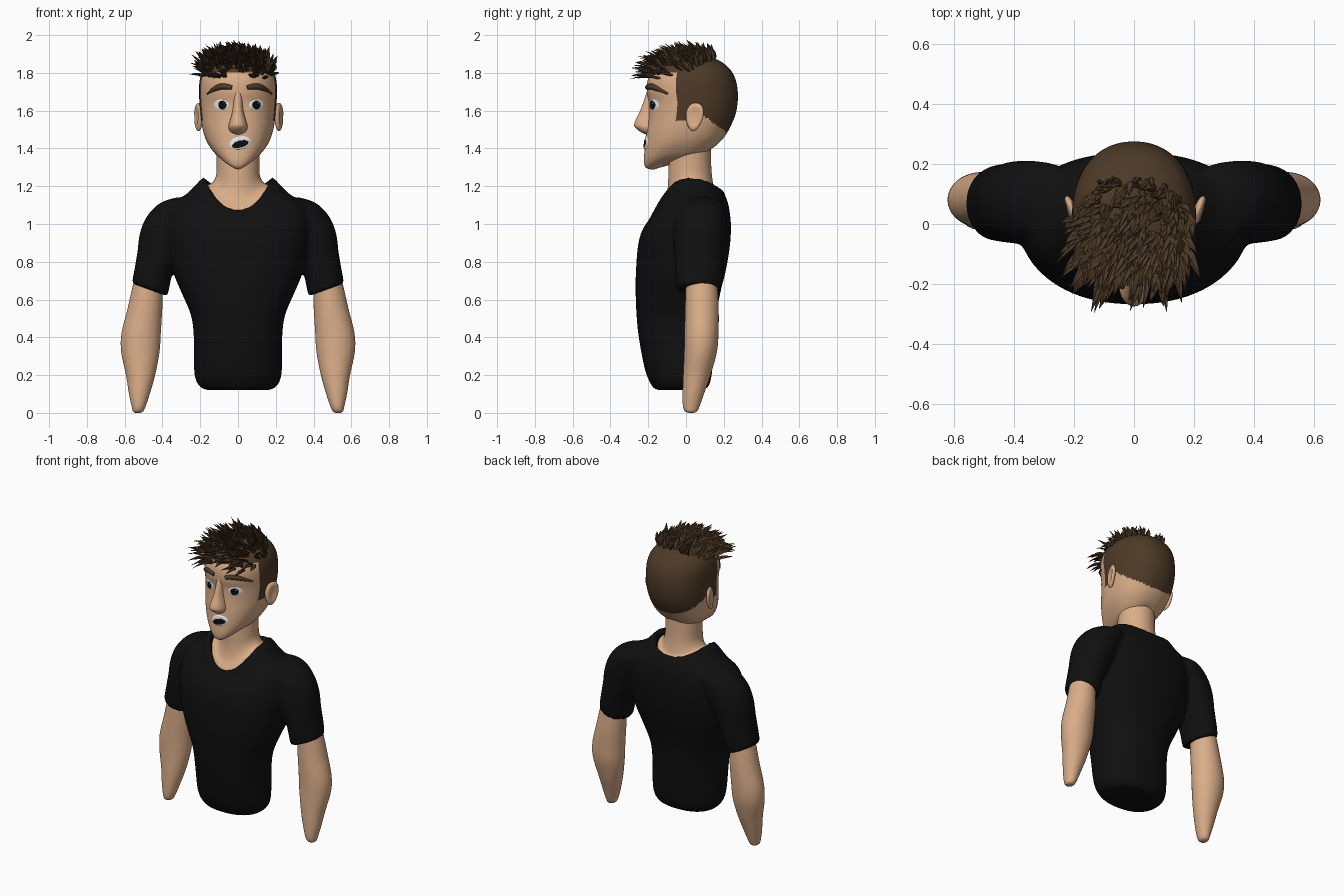
import bpy, bmesh, math, random
from mathutils import Vector
from mathutils.bvhtree import BVHTree

if "Cube" in bpy.data.objects:
    bpy.data.objects.remove(bpy.data.objects["Cube"])

random.seed(7)


def material(name, rgb):
    m = bpy.data.materials.new(name)
    m.diffuse_color = (*rgb, 1)
    m.use_nodes = True
    m.node_tree.nodes["Principled BSDF"].inputs["Base Color"].default_value = m.diffuse_color
    return m


SKIN = material("skin", (0.70, 0.42, 0.25))
HAIR = material("brown hair", (0.075, 0.042, 0.02))
SHIRT = material("black cloth", (0.005, 0.005, 0.005))
WHITE = material("white", (0.8, 0.8, 0.8))
DARK = material("dark", (0.004, 0.004, 0.004))


def ring(z, w, yf, yb, cx=0, tilt=0):
    """Flat ring: height, half width, front y, back y, centre x, sideways tilt."""
    return (z, z, z, w, yf, yb, cx, tilt)


def saddle(zf, zs, zb, w, yf, yb):
    """Ring with separate heights at front, sides and back."""
    return (zf, zs, zb, w, yf, yb, 0, 0)


def loft(rings, n=48, k=4, p=2.0, side=1):
    """Smooth skin through the rings, closed at both ends."""
    rows = []
    for i in range(len(rings) - 1):
        a, b, c, d = (rings[max(0, min(len(rings) - 1, i + j))] for j in (-1, 0, 1, 2))
        for s in range(k):
            t = s / k
            rows.append([0.5 * (2 * q + (r - o) * t + (2 * o - 5 * q + 4 * r - u) * t * t
                         + (3 * q - o - 3 * r + u) * t ** 3) for o, q, r, u in zip(a, b, c, d)])
    rows.append(rings[-1])
    verts, faces = [], []
    for zf, zs, zb, w, yf, yb, cx, tilt in rows:
        for j in range(n):
            a = 2 * math.pi * j / n
            c, s = math.cos(a), math.sin(a)
            x = math.copysign(abs(c) ** (2 / p), c)
            y = math.copysign(abs(s) ** (2 / p), s)
            z = zs + ((zb if s > 0 else zf) - zs) * s * s + tilt * x
            verts.append(Vector((side * (cx + w * x), (yf + yb) / 2 + y * (yb - yf) / 2, z)))
    for i in range(len(rows) - 1):
        for j in range(n):
            q = (j + 1) % n
            faces.append((i * n + j, i * n + q, i * n + n + q, i * n + n + j))
    faces.append(tuple(range(n))[::-1])
    faces.append(tuple(range(len(verts) - n, len(verts))))
    return verts, faces


def build(name, parts, mats, smooth=True):
    """One object from a list of (verts, faces)."""
    verts, faces = [], []
    for v, f in parts:
        o = len(verts)
        verts += v
        faces += [tuple(i + o for i in q) for q in f]
    me = bpy.data.meshes.new(name)
    me.from_pydata(verts, [], faces)
    bm = bmesh.new()
    bm.from_mesh(me)
    bmesh.ops.recalc_face_normals(bm, faces=bm.faces)
    bm.to_mesh(me)
    bm.free()
    for m in mats:
        me.materials.append(m)
    for f in me.polygons:
        f.use_smooth = smooth
    ob = bpy.data.objects.new(name, me)
    bpy.context.collection.objects.link(ob)
    return ob


# Shirt: torso and two sleeves fused by a remesh
torso = loft([
    ring(0.12, 0.15, -0.14, 0.07), ring(0.13, 0.19, -0.17, 0.11), ring(0.17, 0.222, -0.195, 0.13),
    ring(0.24, 0.233, -0.22, 0.14), ring(0.40, 0.234, -0.25, 0.15), ring(0.52, 0.25, -0.262, 0.16),
    ring(0.65, 0.305, -0.267, 0.185), ring(0.75, 0.345, -0.265, 0.21), ring(0.88, 0.37, -0.255, 0.232),
    saddle(0.96, 0.99, 1.0, 0.38, -0.235, 0.238), saddle(1.01, 1.10, 1.10, 0.35, -0.205, 0.225),
    saddle(1.045, 1.165, 1.15, 0.265, -0.183, 0.208), saddle(1.075, 1.24, 1.18, 0.192, -0.168, 0.195),
    saddle(1.075, 1.24, 1.18, 0.172, -0.148, 0.175), saddle(1.05, 1.18, 1.13, 0.158, -0.13, 0.16),
    saddle(1.02, 1.13, 1.09, 0.08, -0.06, 0.08)], n=64, p=2.3)
SLEEVE = [
    ring(0.652, 0.09, -0.048, 0.183, 0.468, 0.033), ring(0.665, 0.096, -0.053, 0.188, 0.465, 0.03),
    ring(0.75, 0.103, -0.058, 0.197, 0.447), ring(0.85, 0.118, -0.062, 0.203, 0.415),
    ring(0.95, 0.138, -0.065, 0.21, 0.382), ring(1.04, 0.145, -0.06, 0.21, 0.338),
    ring(1.11, 0.125, -0.03, 0.195, 0.29), ring(1.14, 0.05, 0.03, 0.13, 0.28)]
shirt = build("shirt", [torso, loft(SLEEVE), loft(SLEEVE, side=-1)], [SHIRT])
rm = shirt.modifiers.new("fuse", "REMESH")
rm.mode = "VOXEL"
rm.voxel_size = 0.012
rm.use_smooth_shade = True
sm = shirt.modifiers.new("soften", "SMOOTH")
sm.factor = 0.5
sm.iterations = 6

# Arms
ARM = [
    ring(0.0, 0.012, 0.015, 0.04, 0.53), ring(0.008, 0.027, -0.005, 0.058, 0.529),
    ring(0.035, 0.037, -0.016, 0.072, 0.526), ring(0.10, 0.055, -0.018, 0.095, 0.522),
    ring(0.20, 0.077, -0.015, 0.13, 0.516), ring(0.32, 0.101, -0.01, 0.163, 0.517),
    ring(0.42, 0.104, -0.008, 0.172, 0.513), ring(0.55, 0.092, -0.005, 0.173, 0.493),
    ring(0.66, 0.082, -0.002, 0.167, 0.478), ring(0.80, 0.075, 0.0, 0.16, 0.45)]
for side, name in ((1, "left_arm"), (-1, "right_arm")):
    build(name, [loft(ARM, side=side)], [SKIN])

# Neck, flaring out to the collar
build("neck", [loft([
    saddle(1.045, 1.18, 1.13, 0.172, -0.152, 0.175), saddle(1.075, 1.205, 1.16, 0.165, -0.145, 0.168),
    saddle(1.12, 1.218, 1.18, 0.137, -0.115, 0.152), saddle(1.19, 1.25, 1.23, 0.118, -0.097, 0.141),
    ring(1.30, 0.113, -0.092, 0.134), ring(1.44, 0.115, -0.085, 0.13)])], [SKIN])

# Head, with the hair area picked by a hairline rule
head_mesh = loft([
    saddle(1.289, 1.33, 1.38, 0.03, -0.165, 0.07), saddle(1.291, 1.335, 1.39, 0.06, -0.197, 0.11),
    saddle(1.305, 1.35, 1.405, 0.095, -0.217, 0.145), saddle(1.34, 1.385, 1.435, 0.132, -0.223, 0.18),
    saddle(1.40, 1.44, 1.475, 0.167, -0.218, 0.213), saddle(1.48, 1.505, 1.53, 0.188, -0.21, 0.242),
    saddle(1.56, 1.57, 1.58, 0.198, -0.2, 0.262), ring(1.64, 0.204, -0.197, 0.273),
    ring(1.70, 0.206, -0.207, 0.274), ring(1.76, 0.203, -0.203, 0.264), ring(1.81, 0.187, -0.18, 0.24),
    ring(1.85, 0.152, -0.135, 0.2), ring(1.877, 0.1, -0.075, 0.145), ring(1.888, 0.03, 0.0, 0.06)],
    n=112, k=6, p=2.15)
head = build("head", [head_mesh], [SKIN, HAIR])


def is_hair(c):
    if c.y < -0.05:
        return c.z > 1.80
    if c.y < 0.01:
        return c.z > 1.545
    if c.y < 0.08:
        return c.z > 1.59
    return c.z > 1.585 - (c.y - 0.08) * 0.75


for f in head.data.polygons:
    f.material_index = int(is_hair(f.center))
tree = BVHTree.FromPolygons(*head_mesh)


def on_face(x, z, off=0.0):
    """Point on the front of the head, lifted towards the viewer."""
    hit = tree.ray_cast(Vector((x, -1, z)), Vector((0, 1, 0)))[0]
    return Vector((x, hit.y - off, z))


# Nose
build("nose", [loft([
    ring(1.475, 0.02, -0.215, -0.16), ring(1.487, 0.04, -0.24, -0.15), ring(1.51, 0.05, -0.268, -0.14),
    ring(1.535, 0.046, -0.273, -0.14), ring(1.60, 0.029, -0.243, -0.14), ring(1.67, 0.023, -0.217, -0.14),
    ring(1.73, 0.016, -0.2, -0.15)], n=24)], [SKIN])


def patch(name, cx, cz, rx, rz, ang, off, mat, n=28, m=5):
    """Thin oval plate that follows the face."""
    verts, faces = [on_face(cx, cz, off)], []
    ca, sa = math.cos(ang), math.sin(ang)
    for i in range(1, m + 1):
        for j in range(n):
            a = 2 * math.pi * j / n
            u, v = rx * i / m * math.cos(a), rz * i / m * math.sin(a)
            verts.append(on_face(cx + u * ca - v * sa, cz + u * sa + v * ca, off if i < m else -0.002))
    for j in range(n):
        q = (j + 1) % n
        faces.append((0, 1 + j, 1 + q))
        for i in range(m - 1):
            o = 1 + i * n
            faces.append((o + j, o + n + j, o + n + q, o + q))
    return build(name, [(verts, faces)], [mat])


# Eyes, brows and mouth
for tag, ex, px in (("right", -0.088, -0.083), ("left", 0.098, 0.098)):
    patch(tag + "_eye_white", ex, 1.63, 0.042, 0.032, 0, 0.004, WHITE)
    patch(tag + "_iris", px, 1.63, 0.025, 0.027, 0, 0.007, DARK)
    patch(tag + "_eye_glint", px + 0.009, 1.64, 0.006, 0.006, 0, 0.009, WHITE, n=10, m=2)
patch("teeth", 0.012, 1.43, 0.062, 0.036, 0.2, 0.005, WHITE)
patch("mouth_opening", 0.012, 1.423, 0.052, 0.021, 0.25, 0.008, DARK)

for side, name in ((-1, "right_brow"), (1, "left_brow")):
    pts = [(0.04, 1.722, 0.7), (0.075, 1.731, 1.0), (0.125, 1.722, 0.95), (0.17, 1.69, 0.3)]
    path = [(on_face(0.008 + side * x, z), r) for x, z, r in pts]
    parts = []
    cu = bpy.data.curves.new(name, "CURVE")
    cu.dimensions = "3D"
    cu.bevel_depth = 0.017
    cu.bevel_resolution = 3
    cu.use_fill_caps = True
    sp = cu.splines.new("NURBS")
    sp.points.add(len(path) - 1)
    sp.use_endpoint_u = True
    sp.order_u = 3
    for q, (co, r) in zip(sp.points, path):
        q.co = (*co, 1)
        q.radius = r
    cu.materials.append(HAIR)
    bpy.context.collection.objects.link(bpy.data.objects.new(name, cu))

# Ears: flattened balls with a dished outer face
for side, name in ((1, "left_ear"), (-1, "right_ear")):
    bm = bmesh.new()
    bmesh.ops.create_uvsphere(bm, u_segments=24, v_segments=20, radius=1)
    for v in bm.verts:
        r = math.hypot(v.co.y, v.co.z)
        x = v.co.x * 0.02
        if v.co.x > 0 and r < 0.75:
            x -= 0.014 * (1 - (r / 0.75) ** 2)
        y, z = v.co.y * 0.046 * (1 + 0.2 * v.co.z), v.co.z * 0.075
        v.co = (side * (0.213 + x + 0.3 * y) + 0.004, 0.045 + y + 0.1 * z, 1.567 + z)
    bmesh.ops.recalc_face_normals(bm, faces=bm.faces)
    me = bpy.data.meshes.new(name)
    bm.to_mesh(me)
    bm.free()
    me.materials.append(SKIN)
    for f in me.polygons:
        f.use_smooth = True
    bpy.context.collection.objects.link(bpy.data.objects.new(name, me))

# Spiky tufts swept forward over the crown
tufts = []
while len(tufts) < 300:
    x, y = random.uniform(-0.185, 0.185), random.uniform(-0.185, 0.15)
    if (x / 0.19) ** 2 + ((y + 0.02) / 0.18) ** 2 > 1:
        continue
    base, nor = tree.ray_cast(Vector((x, y, 3)), Vector((0, 0, -1)))[:2]
    if base is None:
        continue
    f = (y + 0.19) / 0.34
    wild = Vector([random.uniform(-0.5, 0.5) for _ in range(3)])
    d = (nor * 0.8 + Vector((-0.2, -0.75 * (1 - f) - 0.1, 0.35 + 0.2 * f)) + wild).normalized()
    length = random.uniform(0.07, 0.125) * (1 - 0.25 * f)
    u = d.cross(Vector((random.uniform(-0.4, 0.4), 0.3, 1))).normalized()
    w = d.cross(u)
    wide = random.uniform(0.011, 0.018)
    sag = Vector((-0.01, -0.02, -0.03 * (1 - f)))
    verts, faces = [], []
    for t, r in ((-0.1, 0.8), (0.35, 1.0), (0.7, 0.6), (1.0, 0.03)):
        c = base + d * length * t + sag * t * t
        c.z = min(c.z, 1.993)
        for j in range(5):
            a = 2 * math.pi * j / 5
            verts.append(c + (u * math.cos(a) + w * 0.5 * math.sin(a)) * wide * r)
    for i in range(3):
        for j in range(5):
            q = (j + 1) % 5
            faces.append((i * 5 + j, i * 5 + q, i * 5 + 5 + q, i * 5 + 5 + j))
    faces += [(4, 3, 2, 1, 0), (15, 16, 17, 18, 19)]
    tufts.append((verts, faces))
build("hair_tufts", tufts, [HAIR], smooth=False)
